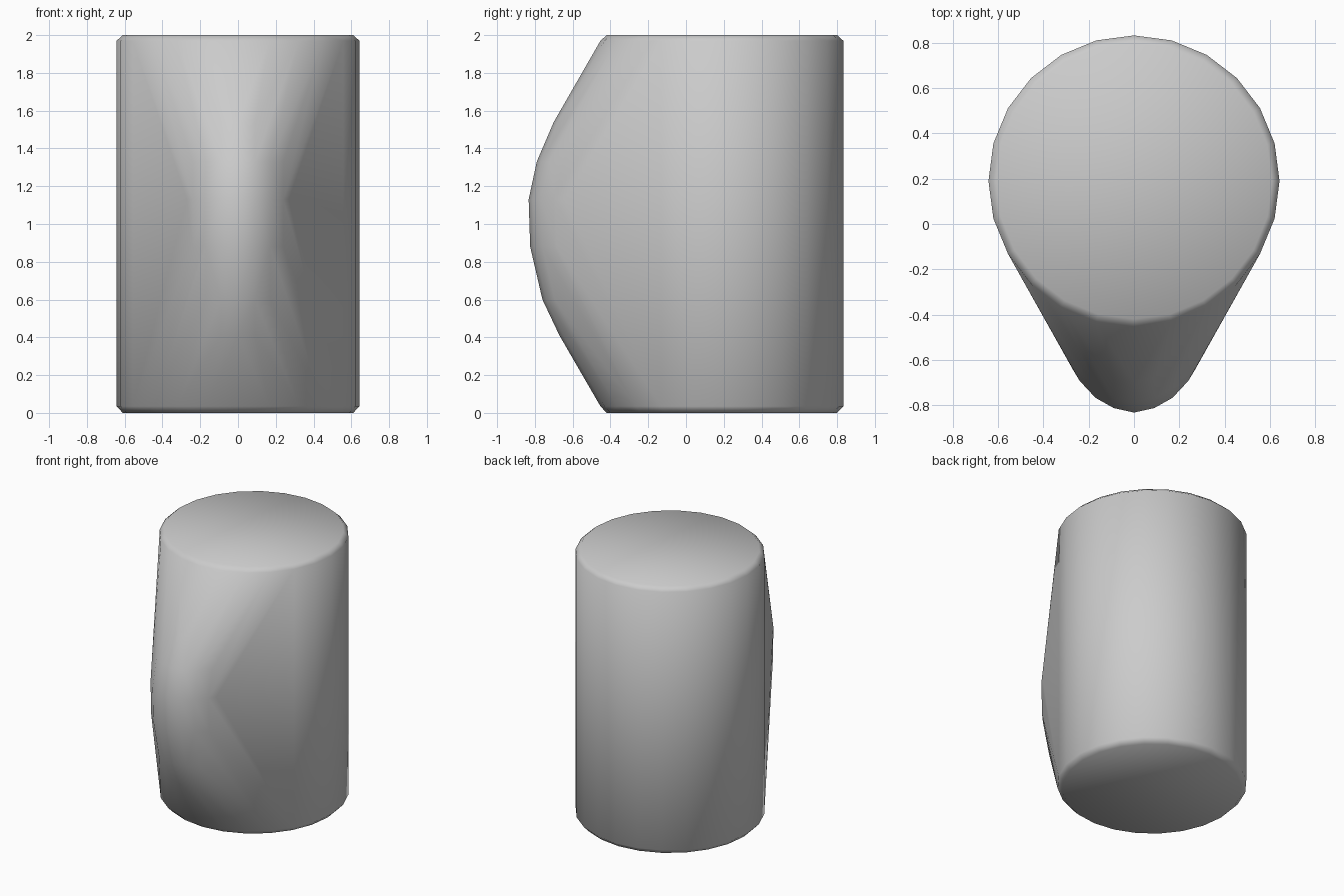
import bpy, bmesh
from math import sin, cos, pi, radians

if "Cube" in bpy.data.objects:
    bpy.data.objects.remove(bpy.data.objects["Cube"])

SIDES, RADIUS, CY = 24, 0.643, 0.19

# Half outline of the handle in plan: (half width, depth behind its front)
ARC = [(0, 0), (0.09, 0.02), (0.17, 0.065), (0.24, 0.14), (0.27, 0.19), (0.33, 0.32)]

# Handle curve in side view: (y, z, number of arc points used at that height)
RIBS = [(-0.70, 1.54, 3), (-0.79, 1.33, 5), (-0.833, 1.13, 6),
        (-0.825, 0.88, 6), (-0.76, 0.60, 4), (-0.67, 0.41, 3)]

bm = bmesh.new()

# Chamfered cylinder body
for r, z in ((RADIUS - 0.033, 0), (RADIUS, 0.035), (RADIUS, 1.97), (RADIUS - 0.033, 2)):
    for i in range(SIDES):
        a = 2 * pi * i / SIDES
        bm.verts.new((r * sin(a), CY + r * cos(a), z))

# Bulging handle ribs, mirrored in x
for y, z, count in RIBS:
    for x, depth in ARC[:count]:
        for side in ((1, -1) if x else (1,)):
            bm.verts.new((side * x, y + depth, z))

# Wrap body and handle in one convex shell
hull = bmesh.ops.convex_hull(bm, input=bm.verts[:])
unused = {v for v in hull["geom_interior"] + hull["geom_unused"]
          if isinstance(v, bmesh.types.BMVert)}
bmesh.ops.delete(bm, geom=list(unused), context='VERTS')
bmesh.ops.dissolve_limit(bm, angle_limit=radians(0.5), verts=bm.verts[:], edges=bm.edges[:])
bmesh.ops.recalc_face_normals(bm, faces=bm.faces[:])

mesh = bpy.data.meshes.new("mug_shell")
bm.to_mesh(mesh)
bm.free()
shell = bpy.data.objects.new("mug_shell", mesh)
bpy.context.collection.objects.link(shell)

# Smooth shading
bpy.context.view_layer.objects.active = shell
shell.select_set(True)
bpy.ops.object.shade_smooth_by_angle(angle=radians(50))
